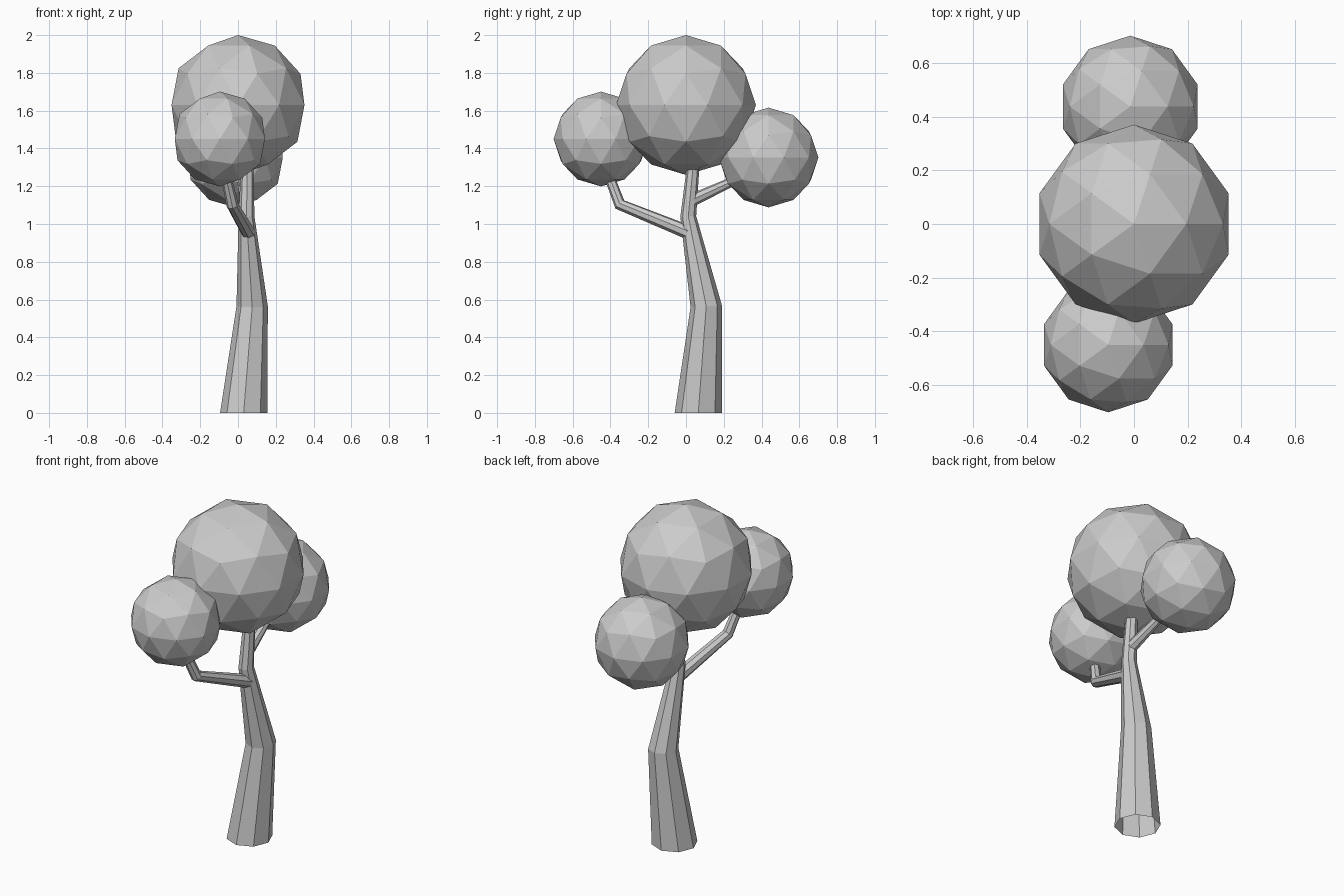
import bpy, bmesh
from math import cos, sin, tau
from mathutils import Vector

if "Cube" in bpy.data.objects:
    bpy.data.objects.remove(bpy.data.objects["Cube"])


def limb(name, path, sides):
    """Open faceted tube through (x, y, z, radius) points."""
    pts = [Vector(p[:3]) for p in path]
    bm = bmesh.new()
    rings = []
    for i, p in enumerate(pts):
        before = (p - pts[i - 1]).normalized() if i else Vector()
        after = (pts[i + 1] - p).normalized() if i < len(pts) - 1 else Vector()
        tangent = before + after
        if p.z == 0:
            tangent = Vector((0, 0, 1))  # flat cut at the ground
        q = Vector((0, 0, 1)).rotation_difference(tangent)
        r = path[i][3]
        rings.append([bm.verts.new(p + q @ Vector((r * cos(tau * k / sides), r * sin(tau * k / sides), 0)))
                      for k in range(sides)])
    for a, b in zip(rings, rings[1:]):
        for k in range(sides):
            n = (k + 1) % sides
            bm.faces.new((a[k], a[n], b[n], b[k]))
    mesh = bpy.data.meshes.new(name)
    bm.to_mesh(mesh)
    bm.free()
    bpy.context.collection.objects.link(bpy.data.objects.new(name, mesh))


def foliage(name, centre, radius):
    bpy.ops.mesh.primitive_ico_sphere_add(subdivisions=2, radius=radius, location=centre)
    bpy.context.object.name = name


# Bent trunk, open at the ground
limb("trunk", [(0.03, 0.065, 0, 0.125), (0.075, 0.107, 0.565, 0.083),
               (0.045, 0.012, 1.04, 0.042), (0.05, 0.045, 1.38, 0.031)], 8)

# Branches
limb("front_branch", [(0.055, 0.015, 0.955, 0.038), (-0.03, -0.35, 1.103, 0.032),
                      (-0.065, -0.41, 1.26, 0.027)], 8)
limb("back_branch", [(0.045, 0.03, 1.125, 0.034), (0.015, 0.30, 1.25, 0.022)], 8)

# Leaf balls
foliage("crown", (0, 0, 1.63), 0.37)
foliage("front_foliage", (-0.096, -0.45, 1.45), 0.251)
foliage("back_foliage", (-0.014, 0.437, 1.352), 0.264)
